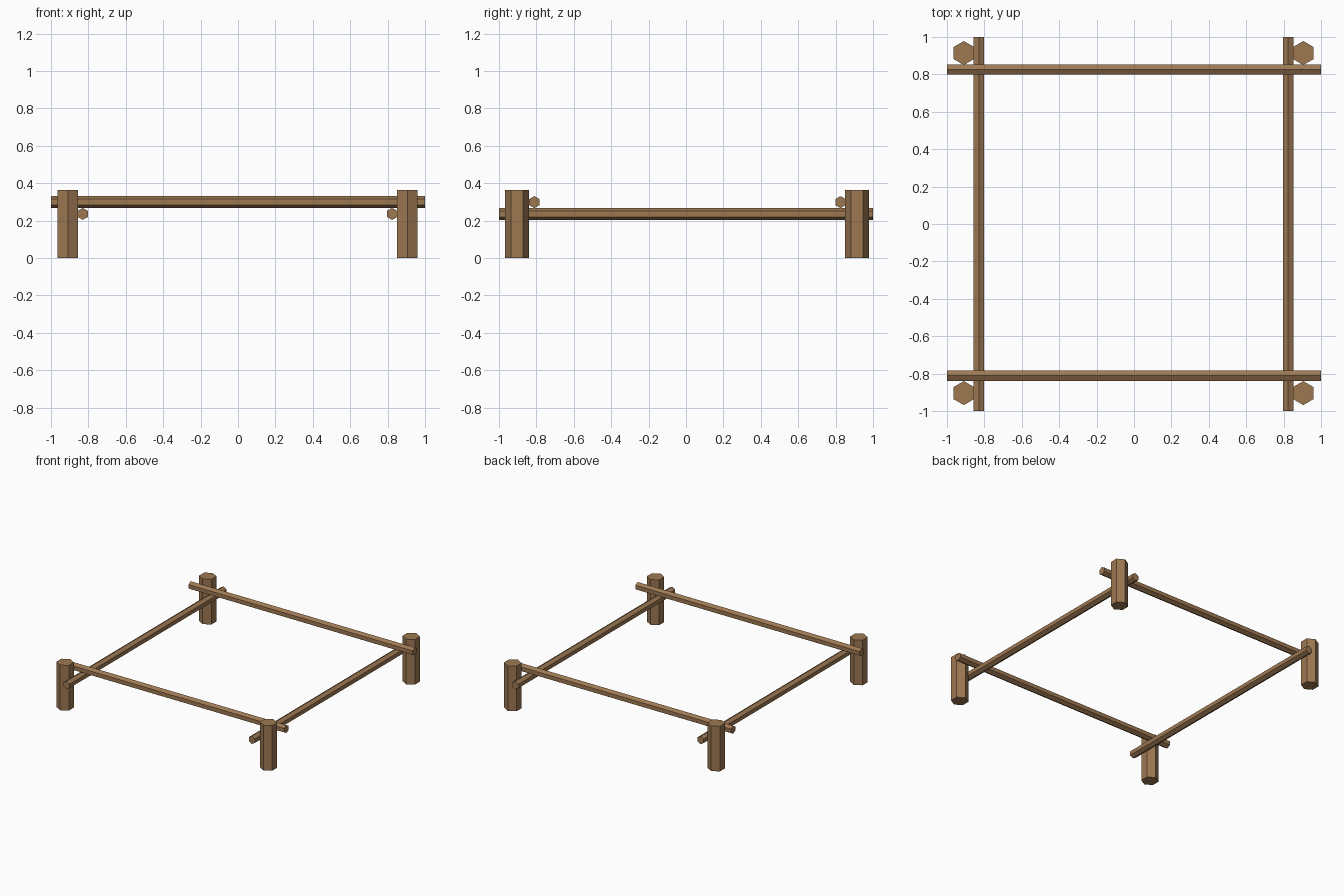
import bpy
from math import pi
from mathutils import Matrix

cube = bpy.data.objects.get("Cube")
if cube:
    bpy.data.objects.remove(cube, do_unlink=True)

wood = bpy.data.materials.new("brown wood")
wood.use_nodes = True
colour = (0.34, 0.19, 0.085, 1)
wood.diffuse_color = colour
bsdf = wood.node_tree.nodes["Principled BSDF"]
bsdf.inputs["Base Color"].default_value = colour
bsdf.inputs["Roughness"].default_value = 0.9


def hex_log(name, radius, length, centre, axis="Z"):
    """Six-sided log along an axis; lying logs keep a ridge on top."""
    bpy.ops.mesh.primitive_cylinder_add(vertices=6, radius=radius, depth=length, location=centre)
    log = bpy.context.object
    log.name = name
    turn = {"Z": Matrix(),
            "Y": Matrix.Rotation(pi / 2, 4, "X"),
            "X": Matrix.Rotation(pi / 2, 4, "Z") @ Matrix.Rotation(pi / 2, 4, "X")}
    log.data.transform(turn[axis])
    log.data.materials.append(wood)


# Corner posts
height = 0.364
for side, x in (("right", -0.91), ("left", 0.905)):
    for end, y in (("front", -0.904), ("back", 0.914)):
        hex_log(f"{end}_{side}_post", 0.064, height, (x, y, height / 2))

# Upper rails, across the front and back
for end, y in (("front", -0.811), ("back", 0.826)):
    hex_log(f"{end}_rail", 0.032, 2, (0, y, 0.299), "X")

# Lower rails, along the sides
for side, x in (("right", -0.83), ("left", 0.824)):
    hex_log(f"{side}_rail", 0.032, 2, (x, 0, 0.236), "Y")
